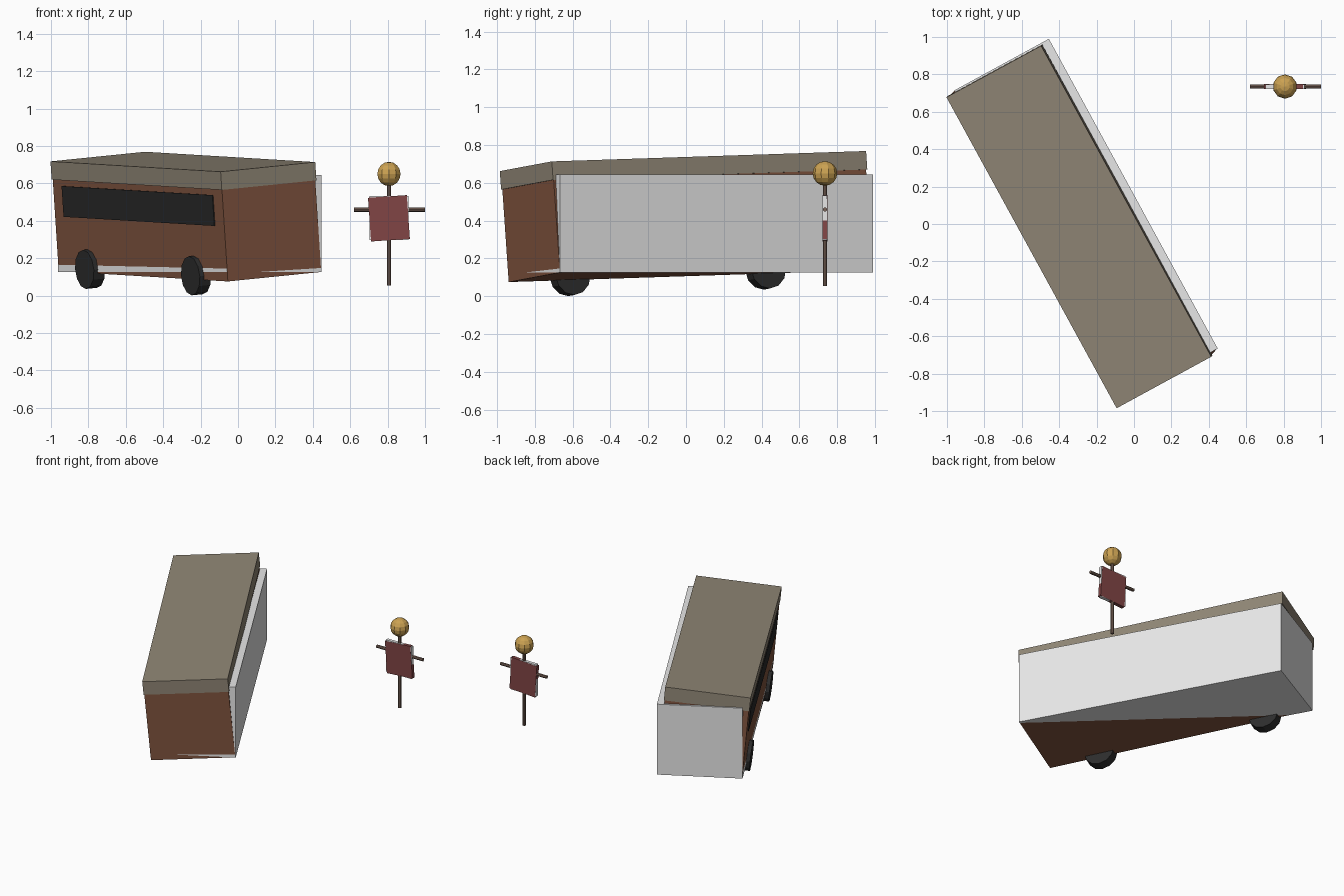
import bpy
import bmesh
from math import radians, pi
from mathutils import Matrix, Vector

if "Cube" in bpy.data.objects:
    bpy.data.objects.remove(bpy.data.objects["Cube"])


def material(name, r, g, b):
    m = bpy.data.materials.new(name)
    m.use_nodes = True
    m.diffuse_color = (r, g, b, 1)
    bsdf = m.node_tree.nodes["Principled BSDF"]
    bsdf.inputs["Base Color"].default_value = (r, g, b, 1)
    bsdf.inputs["Roughness"].default_value = 0.8
    return m


BROWN = material("rust brown", 0.22, 0.09, 0.05)
TAUPE = material("taupe", 0.28, 0.24, 0.18)
GLASS = material("dark glass", 0.022, 0.022, 0.022)
RUBBER = material("rubber black", 0.026, 0.026, 0.026)
PALE = material("pale grey", 0.8, 0.8, 0.8)
STRAW = material("straw gold", 0.6, 0.36, 0.085)
CLOTH = material("maroon cloth", 0.22, 0.06, 0.06)
WOOD = material("wood", 0.2, 0.13, 0.1)


def add(name, bm, mat, frame):
    mesh = bpy.data.meshes.new(name)
    bm.to_mesh(mesh)
    bm.free()
    mesh.materials.append(mat)
    obj = bpy.data.objects.new(name, mesh)
    obj.matrix_world = frame
    bpy.context.collection.objects.link(obj)
    return obj


def box(name, centre, size, mat, frame=Matrix()):
    bm = bmesh.new()
    bmesh.ops.create_cube(bm, size=1, matrix=Matrix.Translation(centre) @ Matrix.Diagonal((*size, 1)))
    return add(name, bm, mat, frame)


def cylinder(name, centre, radius, length, sides, mat, frame=Matrix(), along_x=False):
    turn = Matrix.Rotation(pi / 2, 4, "Y") if along_x else Matrix()
    bm = bmesh.new()
    bmesh.ops.create_cone(bm, cap_ends=True, segments=sides, radius1=radius, radius2=radius,
                          depth=length, matrix=Matrix.Translation(centre) @ turn)
    return add(name, bm, mat, frame)


# Tilted frame of the bus: across, along and up, from the middle of its floor
floor = Vector((-0.257, 0.024, 0.128))
along = Vector((-0.48, 0.877, 0.029)).normalized()
across = Vector((0.875, 0.476, 0.089))
across = (across - along * across.dot(along)).normalized()
up = across.cross(along)
bus = Matrix((across, along, up)).transposed().to_4x4()
bus.translation = floor

# Bus
box("bus_body", (0, 0, 0.25), (0.57, 1.885, 0.5), BROWN, bus)
box("bus_roof", (0, 0, 0.541), (0.578, 1.896, 0.098), TAUPE, bus)
box("bus_window", (-0.286, 0, 0.378), (0.008, 1.68, 0.165), GLASS, bus)
for name, y in (("front_wheel", -0.575), ("rear_wheel", 0.605)):
    cylinder(name, (-0.277, y, 0.022), 0.105, 0.068, 12, RUBBER, bus, along_x=True)

# Upright block that the bus leans through
block = Matrix.Translation((floor.x, floor.y, 0.385)) @ Matrix.Rotation(radians(28.6), 4, "Z")
box("upright_block", (0, 0, 0), (0.577, 1.886, 0.52), PALE, block)

# Scarecrow
stand = Matrix.Translation((0.807, 0.735, 0))
cylinder("scarecrow_pole", (0, 0, 0.33), 0.0115, 0.55, 8, WOOD, stand)
cylinder("scarecrow_arms", (0.003, 0, 0.459), 0.0115, 0.378, 8, WOOD, stand, along_x=True)
box("scarecrow_backing", (0, 0, 0.415), (0.21, 0.024, 0.235), PALE, stand)
shirt = stand @ Matrix.Translation((0, 0, 0.413)) @ Matrix.Rotation(radians(-4), 4, "Y")
box("scarecrow_shirt", (0, 0, 0), (0.208, 0.026, 0.234), CLOTH, shirt)

bm = bmesh.new()
bmesh.ops.create_uvsphere(bm, u_segments=10, v_segments=8, radius=0.065,
                          matrix=Matrix.Translation((0, 0, 0.65)))
add("scarecrow_head", bm, STRAW, stand)
